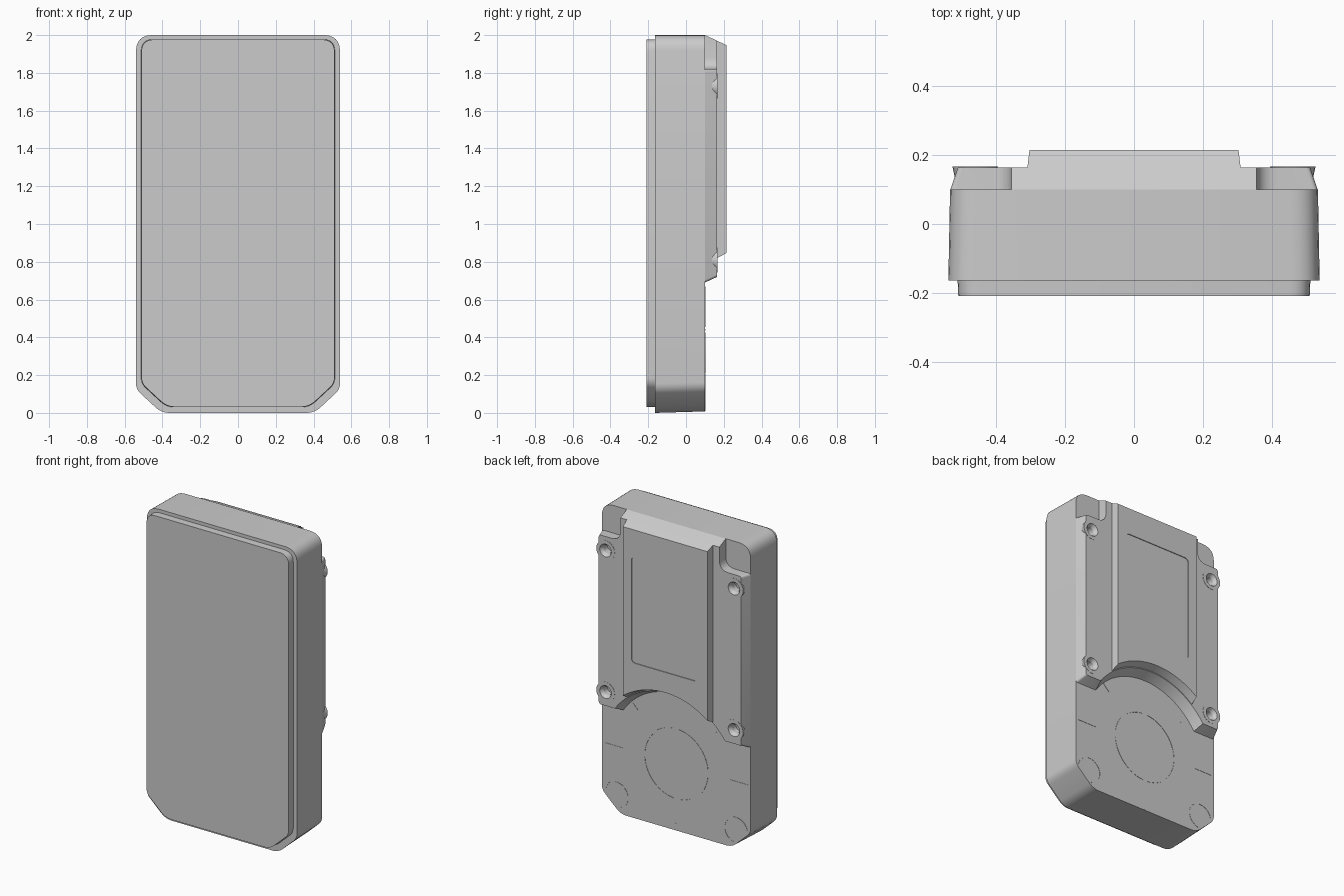
import bpy, bmesh, math
from mathutils import Vector

cube = bpy.data.objects.get("Cube")
if cube:
    bpy.data.objects.remove(cube, do_unlink=True)

grey = bpy.data.materials.new("mid grey")
grey.use_nodes = True
grey.diffuse_color = (0.6, 0.6, 0.6, 1)
grey.node_tree.nodes["Principled BSDF"].inputs["Base Color"].default_value = (0.6, 0.6, 0.6, 1)

HUB_Z = 0.44   # centre of the round recess on the back
BACK = 0.10    # y of the lower back surface


def mirrored(half):
    """Close a right-half outline of (x, z, radius) with its mirror image."""
    return half + [(-x, z, r) for x, z, r in reversed(half)]


def rounded(corners, steps=6):
    """Turn (x, z, radius) corners into a smooth outline."""
    out = []
    for i, (x, z, r) in enumerate(corners):
        p = Vector((x, z))
        if r == 0:
            out.append(p)
            continue
        a = Vector(corners[i - 1][:2]) - p
        b = Vector(corners[(i + 1) % len(corners)][:2]) - p
        s, e = p + a.normalized() * r, p + b.normalized() * r
        for k in range(steps + 1):
            t = k / steps
            out.append(s * (1 - t) ** 2 + p * 2 * t * (1 - t) * 0.9
                       + (s + e) * 0.1 * t * (1 - t) + e * t ** 2)
    return out


def loft(name, layers):
    """Solid through matching xz outlines, given as (y, outline)."""
    bm = bmesh.new()
    rings = [[bm.verts.new((p[0], y, p[1])) for p in pts] for y, pts in layers]
    n = len(rings[0])
    bm.faces.new(rings[0])
    bm.faces.new(rings[-1])
    for lo, hi in zip(rings, rings[1:]):
        for i in range(n):
            j = (i + 1) % n
            bm.faces.new((lo[i], lo[j], hi[j], hi[i]))
    bmesh.ops.recalc_face_normals(bm, faces=bm.faces)
    mesh = bpy.data.meshes.new(name)
    bm.to_mesh(mesh)
    bm.free()
    mesh.materials.append(grey)
    ob = bpy.data.objects.new(name, mesh)
    bpy.context.collection.objects.link(ob)
    return ob


def circle(x, z, r, n=24):
    return [(x + r * math.cos(k * math.tau / n), z + r * math.sin(k * math.tau / n))
            for k in range(n)]


def cut(target, cutter):
    mod = target.modifiers.new("cut", "BOOLEAN")
    mod.operation = "DIFFERENCE"
    mod.solver = "EXACT"
    mod.object = cutter
    cutter.hide_render = True
    with bpy.context.temp_override(object=target, active_object=target):
        bpy.ops.object.modifier_apply(modifier=mod.name)


def hub_arc(radius, start):
    """Right half of the arched lower edge, from a start angle to the middle."""
    n = 12
    angles = [start + (math.pi / 2 - start) * k / (n + 0.5) for k in range(n + 1)]
    return [(radius * math.cos(a), HUB_Z + radius * math.sin(a), 0) for a in angles]


# Main housing and front panel
def case_outline(w, top, bottom, corner):
    return rounded(mirrored([(w, top, corner), (w, bottom + 0.125, 0.03),
                             (w - 0.135, bottom, 0.04)]))


body = loft("housing", [(-0.165, case_outline(0.54, 2.0, 0.0, 0.08)),
                        (BACK, case_outline(0.535, 2.0, 0.008, 0.08))])
panel = loft("front_panel", [(-0.21, case_outline(0.511, 1.976, 0.032, 0.06)),
                             (-0.165, case_outline(0.513, 1.978, 0.03, 0.06))])


# Lower back plate with corner pockets and arched lower edge
def plate_outline(top, side, foot, radius):
    start = math.asin((foot - HUB_Z) / radius)
    half = [(0.356, top, 0), (0.356, 1.82, 0.06), (side, 1.82, 0.015), (side, foot, 0.015)]
    return rounded(mirrored(half + hub_arc(radius, start)))


plate = loft("back_plate", [(BACK, plate_outline(2.0, 0.534, 0.69, 0.455)),
                            (0.165, plate_outline(1.97, 0.512, 0.72, 0.485))])


# Raised centre cover
def cover_outline(top, side, radius):
    return rounded(mirrored([(side, top, 0)] + hub_arc(radius, math.acos(side / radius))))


cover = loft("centre_cover", [(0.165, cover_outline(1.97, 0.31, 0.49)),
                              (0.215, cover_outline(1.946, 0.304, 0.508))])

# Shallow label recess in the cover
label = rounded(mirrored([(0.243, 1.77, 0.03), (0.243, 1.08, 0.03)]))
cutter = loft("label_cutter", [(0.21, label), (0.23, label)])
cut(cover, cutter)
bpy.data.objects.remove(cutter, do_unlink=True)

# Screw bosses with tapered holes
solids = [body, panel, plate, cover]
for side, s in (("left", 1), ("right", -1)):
    for level, z in (("lower", 0.81), ("upper", 1.73)):
        x = 0.462 * s
        boss = loft(f"{level}_{side}_boss", [(0.115, circle(x, z, 0.055)),
                                             (0.167, circle(x, z, 0.066))])
        hole = loft("hole_cutter", [(0.108, circle(x, z, 0.026)),
                                    (0.145, circle(x, z, 0.028)),
                                    (0.18, circle(x, z, 0.05))])
        cut(plate, hole)
        cut(boss, hole)
        bpy.data.objects.remove(hole, do_unlink=True)
        solids.append(boss)


# Fine marks on the round recess
def arc_mark(name, x, z, r, a0, a1, width=0.005, n=14):
    angles = [math.radians(a0 + (a1 - a0) * k / n) for k in range(n + 1)]
    band = [(x + r * math.cos(a), z + r * math.sin(a)) for a in angles]
    band += [(x + (r - width) * math.cos(a), z + (r - width) * math.sin(a))
             for a in reversed(angles)]
    loft(name, [(BACK, band), (BACK + 0.002, band)])


def tick_mark(name, angle, r0, r1, width=0.003):
    d = Vector((math.cos(angle), math.sin(angle)))
    n = Vector((-d.y, d.x)) * width
    c = Vector((0, HUB_Z))
    box = [c + d * r0 + n, c + d * r1 + n, c + d * r1 - n, c + d * r0 - n]
    loft(name, [(BACK, box), (BACK + 0.002, box)])


for k in range(4):
    arc_mark(f"hub_ring_{k + 1}", 0, HUB_Z, 0.23, 90 * k + 4, 90 * k + 86)
    tick_mark(f"tick_{k + 1}", k * math.pi / 2, 0.385, 0.43 if k % 2 else 0.52)
for name, a in (("left", 45), ("right", 135)):
    tick_mark(f"{name}_diagonal_tick", math.radians(a), 0.39, 0.45)
arc_mark("left_corner_arc", 0.43, 0.125, 0.085, 10, 260)
arc_mark("right_corner_arc", -0.43, 0.125, 0.085, -80, 170)

# Smooth shading with sharp edges kept
bpy.ops.object.select_all(action="DESELECT")
for ob in solids:
    ob.select_set(True)
bpy.context.view_layer.objects.active = body
bpy.ops.object.shade_smooth_by_angle(angle=math.radians(25))
